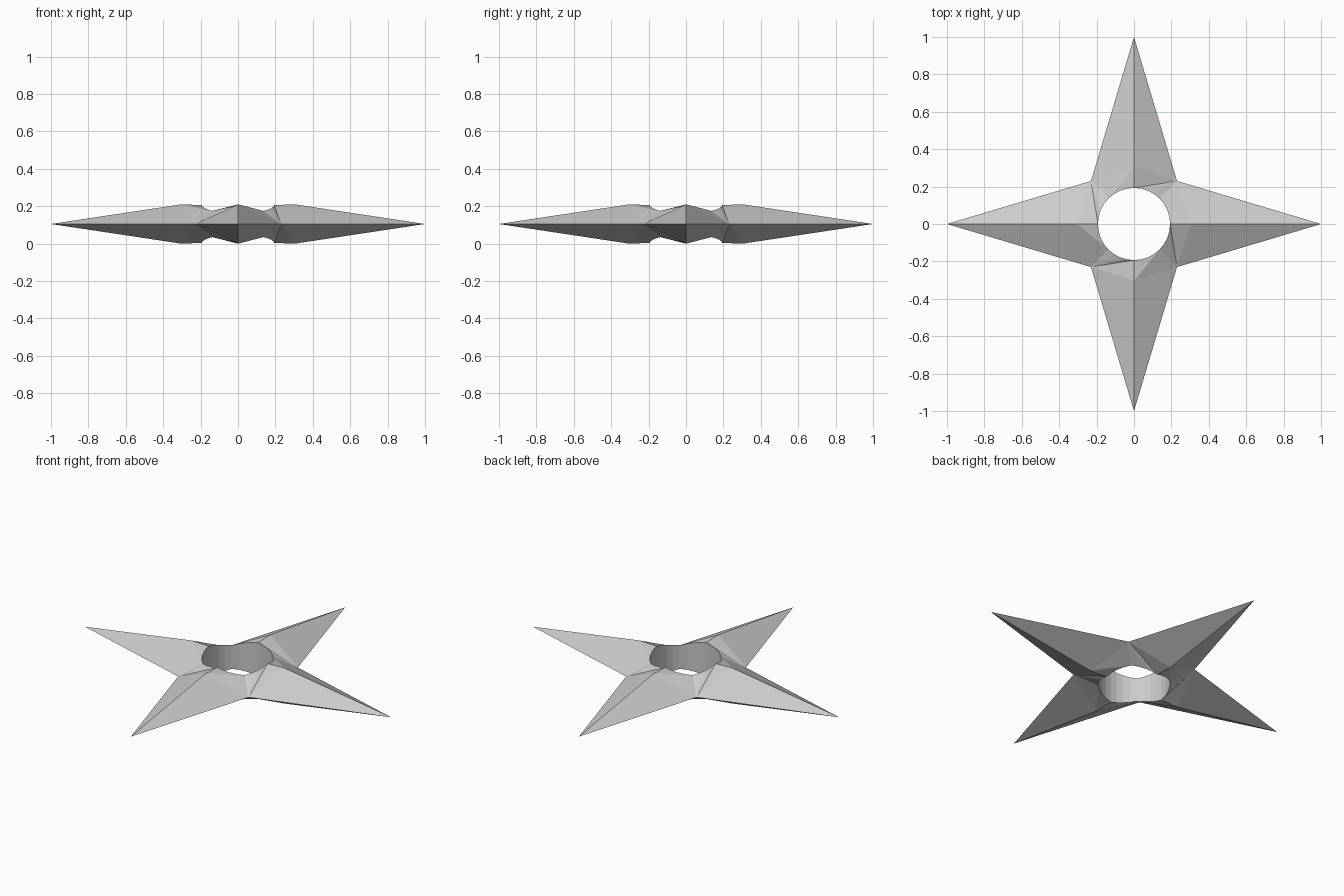
import bpy, bmesh
from math import sin, cos, pi
from mathutils import Matrix, Vector

if "Cube" in bpy.data.objects:
    bpy.data.objects.remove(bpy.data.objects["Cube"])

MID = 0.105        # height of the blade edges
HOLE = 0.193       # hole radius
STEPS = 8          # hole segments per quarter

bm = bmesh.new()


def rim(i):
    """Point on the upper rim of the hole, dipping between the arms."""
    a = i / STEPS * pi / 2
    dip = min(abs(sin(a)), abs(cos(a))) / sin(pi / 4)
    return Vector((HOLE * cos(a), HOLE * sin(a), 0.101 - 0.031 * dip))


def face(points, turn):
    """Add a face turned about z, with its mirror image underneath."""
    pts = [turn @ Vector(p) for p in points]
    bm.faces.new([bm.verts.new(p) for p in pts])
    bm.faces.new([bm.verts.new((p.x, p.y, -p.z)) for p in reversed(pts)])


# One quarter, between two arms, repeated four times
tip_a, tip_b = (1, 0, 0), (0, 1, 0)
ridge_a, ridge_b = (0.303, 0, MID), (0, 0.303, MID)
valley = (0.23, 0.23, 0)
half = STEPS // 2
for k in range(4):
    turn = Matrix.Rotation(k * pi / 2, 3, 'Z')
    # blade facets
    face([ridge_a, tip_a, valley], turn)
    face([ridge_b, valley, tip_b], turn)
    # hub facets
    face([ridge_a, valley, rim(half)], turn)
    face([ridge_b, rim(STEPS), valley], turn)
    for i in range(STEPS):
        apex = ridge_a if i < half else valley
        face([apex, rim(i + 1), rim(i)], turn)
        # hole wall
        p, q = turn @ rim(i), turn @ rim(i + 1)
        wall = [p, q, Vector((q.x, q.y, -q.z)), Vector((p.x, p.y, -p.z))]
        bm.faces.new([bm.verts.new(v) for v in wall])

bmesh.ops.remove_doubles(bm, verts=bm.verts, dist=1e-5)
bmesh.ops.recalc_face_normals(bm, faces=bm.faces)
bmesh.ops.translate(bm, verts=bm.verts, vec=(0, 0, MID))

mesh = bpy.data.meshes.new("throwing_star")
bm.to_mesh(mesh)
bm.free()
star = bpy.data.objects.new("throwing_star", mesh)
bpy.context.collection.objects.link(star)
